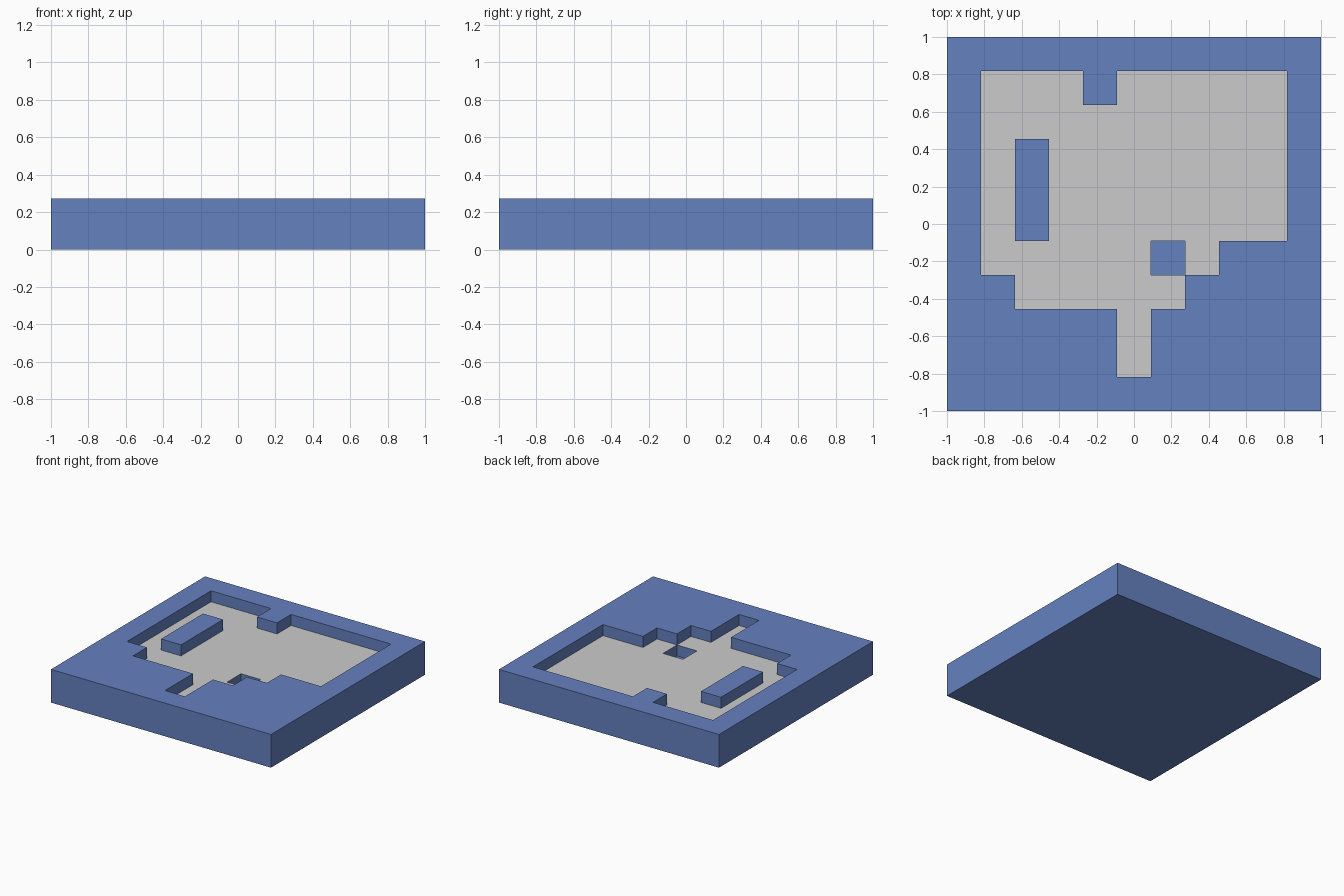
import bpy, bmesh

if "Cube" in bpy.data.objects:
    bpy.data.objects.remove(bpy.data.objects["Cube"])

# Plan seen from above (back row first): # wall, . floor, o pit
PLAN = ["###########",
        "#...#.....#",
        "#.........#",
        "#.#.......#",
        "#.#.......#",
        "#.#.......#",
        "#.....o.###",
        "##.....####",
        "#####.#####",
        "#####.#####",
        "###########"]
N = len(PLAN)
C = 2 / N
HEIGHT = {"#": 1.5 * C, ".": C, "o": 0.5 * C}


def cell(i, j):
    return PLAN[N - 1 - j][i] if 0 <= i < N and 0 <= j < N else None


def height(i, j):
    return HEIGHT.get(cell(i, j), 0)


def make_object(name, quads, colour=None):
    bm = bmesh.new()
    for quad in quads:
        bm.faces.new([bm.verts.new(p) for p in quad])
    bmesh.ops.remove_doubles(bm, verts=bm.verts, dist=1e-4)
    mesh = bpy.data.meshes.new(name)
    bm.to_mesh(mesh)
    bm.free()
    if colour:
        mat = bpy.data.materials.new(name + "_paint")
        mat.diffuse_color = colour
        mat.use_nodes = True
        mat.node_tree.nodes["Principled BSDF"].inputs["Base Color"].default_value = mat.diffuse_color
        mesh.materials.append(mat)
    ob = bpy.data.objects.new(name, mesh)
    bpy.context.collection.objects.link(ob)


body, floor = [], []
for i in range(N):
    for j in range(N):
        x0, y0 = -1 + i * C, -1 + j * C
        x1, y1 = x0 + C, y0 + C
        h = height(i, j)
        corners = [(x0, y0), (x1, y0), (x1, y1), (x0, y1)]
        # Top of the cell, and underside
        top = [(x, y, h) for x, y in corners]
        (floor if cell(i, j) == "." else body).append(top)
        body.append([(x, y, 0) for x, y in reversed(corners)])
        # Walls down to each lower neighbour
        for k, (di, dj) in enumerate([(0, -1), (1, 0), (0, 1), (-1, 0)]):
            low = height(i + di, j + dj)
            if low < h:
                a, b = corners[k], corners[(k + 1) % 4]
                body.append([(*a, low), (*b, low), (*b, h), (*a, h)])

make_object("walled_block", body, (0.13, 0.22, 0.52, 1))
make_object("sunken_floor", floor)
